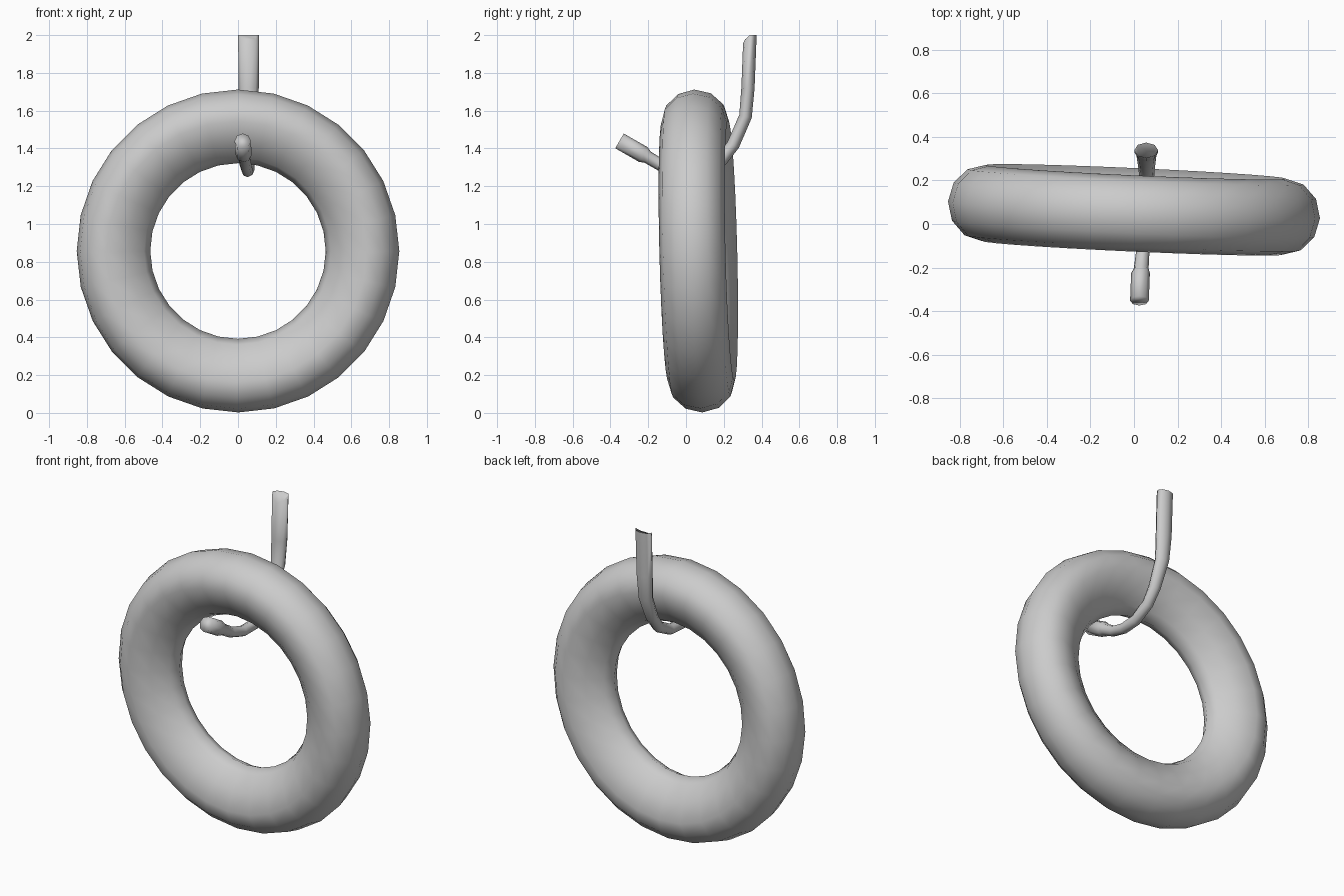
import bpy, bmesh
from math import radians, cos, sin, tau
from mathutils import Matrix, Vector

cube = bpy.data.objects.get("Cube")
if cube:
    bpy.data.objects.remove(cube)

grey = bpy.data.materials.new("plain grey")
grey.use_nodes = True
grey.diffuse_color = (0.6, 0.6, 0.6, 1)
grey.node_tree.nodes["Principled BSDF"].inputs["Base Color"].default_value = (0.6, 0.6, 0.6, 1)


def build(name, rings, closed, angle):
    """Skin a list of point rings; join the ends or cap them."""
    bm = bmesh.new()
    loops = [[bm.verts.new(p) for p in ring] for ring in rings]
    pairs = list(zip(loops, loops[1:]))
    if closed:
        pairs.append((loops[-1], loops[0]))
    else:
        bm.faces.new(loops[0])
        bm.faces.new(loops[-1])
    for a, b in pairs:
        for k in range(len(a)):
            n = (k + 1) % len(a)
            bm.faces.new((a[k], a[n], b[n], b[k]))
    bmesh.ops.recalc_face_normals(bm, faces=bm.faces)
    mesh = bpy.data.meshes.new(name)
    bm.to_mesh(mesh)
    bm.free()
    mesh.materials.append(grey)
    obj = bpy.data.objects.new(name, mesh)
    bpy.context.collection.objects.link(obj)
    bpy.ops.object.select_all(action='DESELECT')
    obj.select_set(True)
    bpy.context.view_layer.objects.active = obj
    bpy.ops.object.shade_smooth_by_angle(angle=radians(angle))


# Tyre: broad tread outside, tapering towards the hole
CREST, OUTER, INNER, HALF_DEPTH = 0.69, 0.165, 0.225, 0.175
section = []
for k in range(12):
    c, s = cos(tau * k / 12), sin(tau * k / 12)
    if c > 0:
        section.append((CREST + OUTER * c, HALF_DEPTH * s))
    else:
        section.append((CREST + INNER * c, HALF_DEPTH * s * (1 + 0.35 * c)))

# It hangs a little askew
pose = (Matrix.Translation((0, 0.065, 0.857))
        @ Matrix.Rotation(radians(-2.6), 4, 'Z')
        @ Matrix.Rotation(radians(1.4), 4, 'X'))
SEGMENTS = 28
tyre_rings = []
for i in range(SEGMENTS):
    a = tau * i / SEGMENTS
    tyre_rings.append([pose @ Vector((r * sin(a), y, r * cos(a))) for r, y in section])
build("tyre", tyre_rings, True, 70)

# Rope: eight-sided sweep, each row is x, y, z, half width, half depth
path = [
    (0.025, -0.352, 1.44, 0.043, 0.045),
    (0.03, -0.225, 1.367, 0.043, 0.045),
    (0.033, -0.205, 1.355, 0.034, 0.034),
    (0.04, -0.13, 1.31, 0.031, 0.032),
    (0.05, -0.03, 1.28, 0.031, 0.032),
    (0.055, 0.08, 1.283, 0.031, 0.032),
    (0.058, 0.19, 1.34, 0.033, 0.033),
    (0.058, 0.25, 1.42, 0.037, 0.034),
    (0.057, 0.315, 1.57, 0.046, 0.034),
    (0.056, 0.328, 1.72, 0.054, 0.035),
    (0.056, 0.338, 2.0, 0.055, 0.036),
]
SIDES = 8
points = [Vector(row[:3]) for row in path]
side = Vector((1, 0, 0))
rope_rings = []
for i, (p, row) in enumerate(zip(points, path)):
    tangent = points[min(i + 1, len(points) - 1)] - points[max(i - 1, 0)]
    if p == points[-1]:
        tangent = Vector((0, 0, 1))
    depth = tangent.cross(side).normalized()
    rope_rings.append([p + side * row[3] * cos(tau * k / SIDES)
                       + depth * row[4] * sin(tau * k / SIDES) for k in range(SIDES)])

# Worn slant on the front of the top end
for v in rope_rings[-1]:
    v.z -= 35 * min(v.y - points[-1].y, 0) ** 2
build("rope", rope_rings, False, 100)
